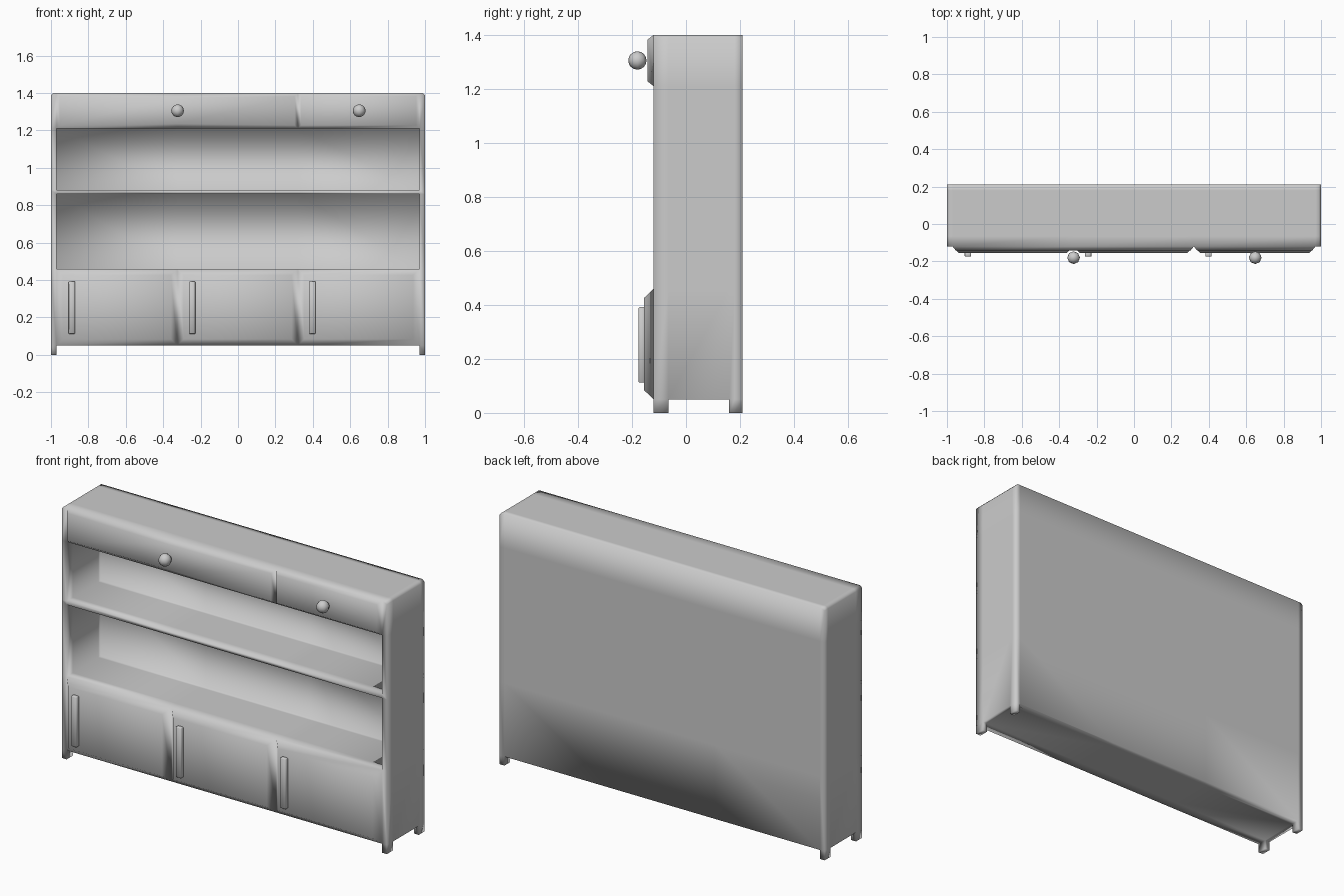
import bpy, bmesh
from mathutils import Vector

if "Cube" in bpy.data.objects:
    bpy.data.objects.remove(bpy.data.objects["Cube"])

# Grid planes that divide the cabinet into solid and empty cells
XS = [-1, -0.97, -0.325, 0.32, 0.97, 1]
YS = [-0.12, -0.065, 0.16, 0.18, 0.21]
ZS = [0, 0.05, 0.46, 0.86, 0.88, 1.21, 1.4]
NX, NY, NZ = len(XS) - 1, len(YS) - 1, len(ZS) - 1


def solid(i, j, k):
    if not (0 <= i < NX and 0 <= j < NY and 0 <= k < NZ):
        return False
    side = i in (0, NX - 1)
    if k == 0:                       # feet under the four corners
        return side and j in (0, 2, 3)
    if k in (2, 4):                  # two open shelves with a back panel
        return side or j == NY - 1
    return True


def finish(bm, name):
    mesh = bpy.data.meshes.new(name)
    bm.to_mesh(mesh)
    bm.free()
    mesh.shade_smooth()
    ob = bpy.data.objects.new(name, mesh)
    bpy.context.collection.objects.link(ob)
    return ob


# Cabinet body: skin every solid cell where it meets an empty one
bm = bmesh.new()
verts = {}


def vert(c):
    if c not in verts:
        verts[c] = bm.verts.new((XS[c[0]], YS[c[1]], ZS[c[2]]))
    return verts[c]


for i in range(NX):
    for j in range(NY):
        for k in range(NZ):
            if not solid(i, j, k):
                continue
            for axis in range(3):
                for s in (0, 1):
                    n = [i, j, k]
                    n[axis] += 2 * s - 1
                    if solid(*n):
                        continue
                    u, v = (axis + 1) % 3, (axis + 2) % 3
                    loop = []
                    for du, dv in ((0, 0), (1, 0), (1, 1), (0, 1)):
                        c = [i, j, k]
                        c[axis] += s
                        c[u] += du
                        c[v] += dv
                        loop.append(vert(tuple(c)))
                    bm.faces.new(loop if s else loop[::-1])
bm.normal_update()


def front_faces(z0, z1):
    return [f for f in bm.faces if f.normal.y < -0.9 and f.calc_center_median().y < -0.11
            and z0 < f.calc_center_median().z < z1 and abs(f.calc_center_median().x) < 0.96]


# Wide left drawer spans two cells
drawers = front_faces(1.22, 1.4)
bmesh.ops.dissolve_faces(bm, faces=[f for f in drawers if f.calc_center_median().x < 0.3])

# Raised drawer and door fronts with sloping borders
bmesh.ops.inset_individual(bm, faces=front_faces(1.22, 1.4), thickness=0.025, depth=0.022)
bmesh.ops.inset_individual(bm, faces=front_faces(0.06, 0.45), thickness=0.048, depth=0.035)

# Small chamfer on the two upper side edges
edges = [e for e in bm.edges if all(abs(v.co.x) > 0.999 and v.co.z > 1.399 for v in e.verts)]
bmesh.ops.bevel(bm, geom=edges, offset=0.012, segments=1, affect='EDGES')
finish(bm, "cabinet_body")

# Upright bar handles on the three doors
for n, x in enumerate((-0.888, -0.245, 0.398)):
    bm = bmesh.new()
    bmesh.ops.create_cube(bm, size=1)
    bmesh.ops.scale(bm, vec=(0.034, 0.024, 0.28), verts=bm.verts)
    bmesh.ops.bevel(bm, geom=bm.edges[:], offset=0.003, segments=1, affect='EDGES')
    finish(bm, f"door_handle_{n + 1}").location = (x, -0.163, 0.252)

# Faceted ball knobs on the two drawers
for n, x in enumerate((-0.323, 0.648)):
    bm = bmesh.new()
    bmesh.ops.create_uvsphere(bm, u_segments=8, v_segments=8, radius=0.034)
    finish(bm, f"drawer_knob_{n + 1}").location = (x, -0.18, 1.305)
